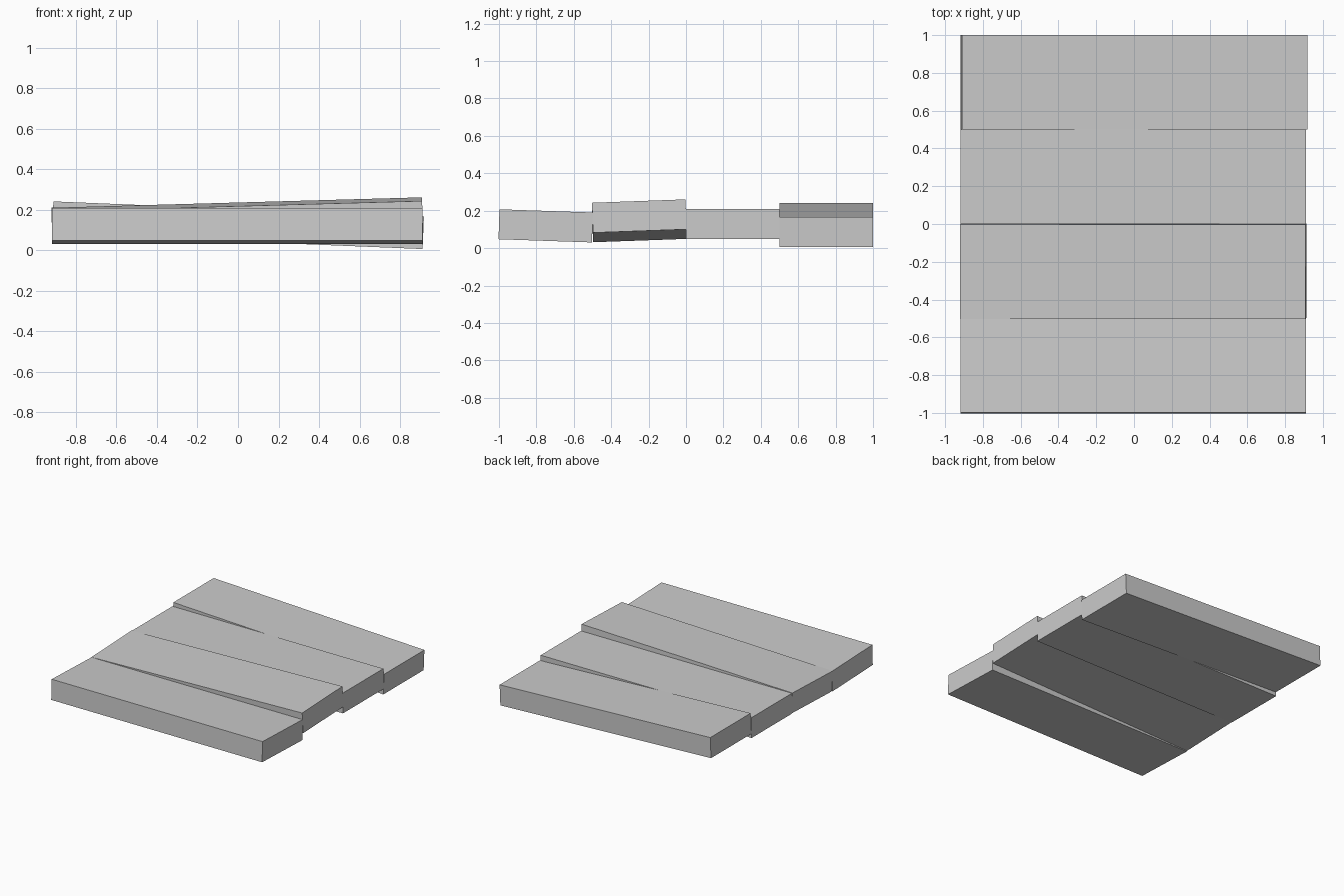
import bpy

cube = bpy.data.objects.get("Cube")
if cube:
    bpy.data.objects.remove(cube, do_unlink=True)

# One plain grey for every board
grey = bpy.data.materials.new("board_grey")
grey.use_nodes = True
colour = (0.6, 0.6, 0.6, 1)
grey.diffuse_color = colour
grey.node_tree.nodes["Principled BSDF"].inputs["Base Color"].default_value = colour

LENGTH, WIDTH, THICK = 1.83, 0.5, 0.16


def board(name, x, y, z, roll=0, pitch=0):
    """A long flat board, tilted a little about its length and width."""
    bpy.ops.mesh.primitive_cube_add(size=1, location=(x, y, z), rotation=(roll, pitch, 0))
    obj = bpy.context.object
    obj.name = name
    obj.scale = (LENGTH, WIDTH, THICK)
    obj.data.materials.append(grey)


# Four uneven boards laid side by side, front to back
board("front_board", -0.004, -0.75, 0.119, roll=-0.034)
board("front_middle_board", -0.004, -0.25, 0.146, roll=0.036, pitch=-0.028)
board("back_middle_board", -0.004, 0.25, 0.128)
board("back_board", 0, 0.75, 0.123, pitch=0.041)
